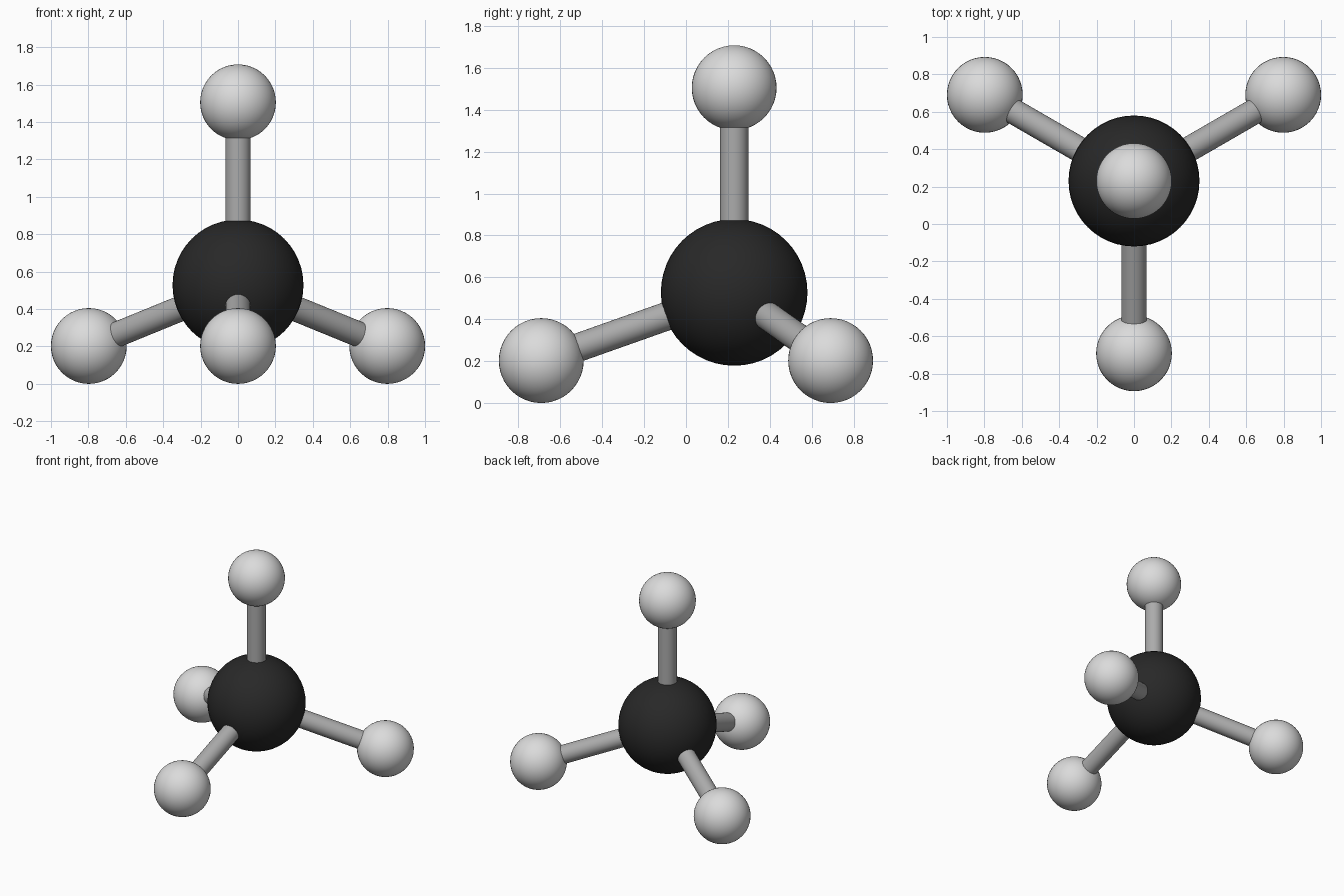
import bpy
import math
from mathutils import Vector

if "Cube" in bpy.data.objects:
    bpy.data.objects.remove(bpy.data.objects["Cube"])

BOND = 0.977          # centre-to-centre distance
R_CORE, R_OUTER, R_ROD = 0.35, 0.2025, 0.068
CORE = Vector((0, 0.23, 0.528))


def material(name, value):
    m = bpy.data.materials.new(name)
    m.diffuse_color = (value, value, value, 1)
    m.use_nodes = True
    m.node_tree.nodes["Principled BSDF"].inputs["Base Color"].default_value = m.diffuse_color
    return m


BLACK = material("charcoal", 0.021)
WHITE = material("off_white", 0.71)
GREY = material("rod_grey", 0.41)


def finish(name, mat):
    ob = bpy.context.object
    ob.name = name
    ob.data.materials.append(mat)
    bpy.ops.object.shade_smooth_by_angle(angle=math.radians(40))


def ball(name, centre, radius, mat):
    bpy.ops.mesh.primitive_uv_sphere_add(segments=48, ring_count=24, radius=radius, location=centre)
    finish(name, mat)


def rod(name, a, b):
    d = b - a
    bpy.ops.mesh.primitive_cylinder_add(vertices=32, radius=R_ROD, depth=d.length, location=(a + b) / 2,
                                        rotation=d.to_track_quat('Z', 'Y').to_euler())
    finish(name, GREY)


# Central ball
ball("centre_ball", CORE, R_CORE, BLACK)

# Four tetrahedral arms: one up, three splayed downward
arms = {"top": Vector((0, 0, 1))}
for label, deg in (("front", -90), ("back_right", 30), ("back_left", 150)):
    a = math.radians(deg)
    h = math.sqrt(8) / 3
    arms[label] = Vector((h * math.cos(a), h * math.sin(a), -1 / 3))

for label, d in arms.items():
    ball(label + "_ball", CORE + d * BOND, R_OUTER, WHITE)
    # rod ends are buried inside the balls
    rod(label + "_rod", CORE + d * (R_CORE - 0.05), CORE + d * (BOND - R_OUTER + 0.05))
